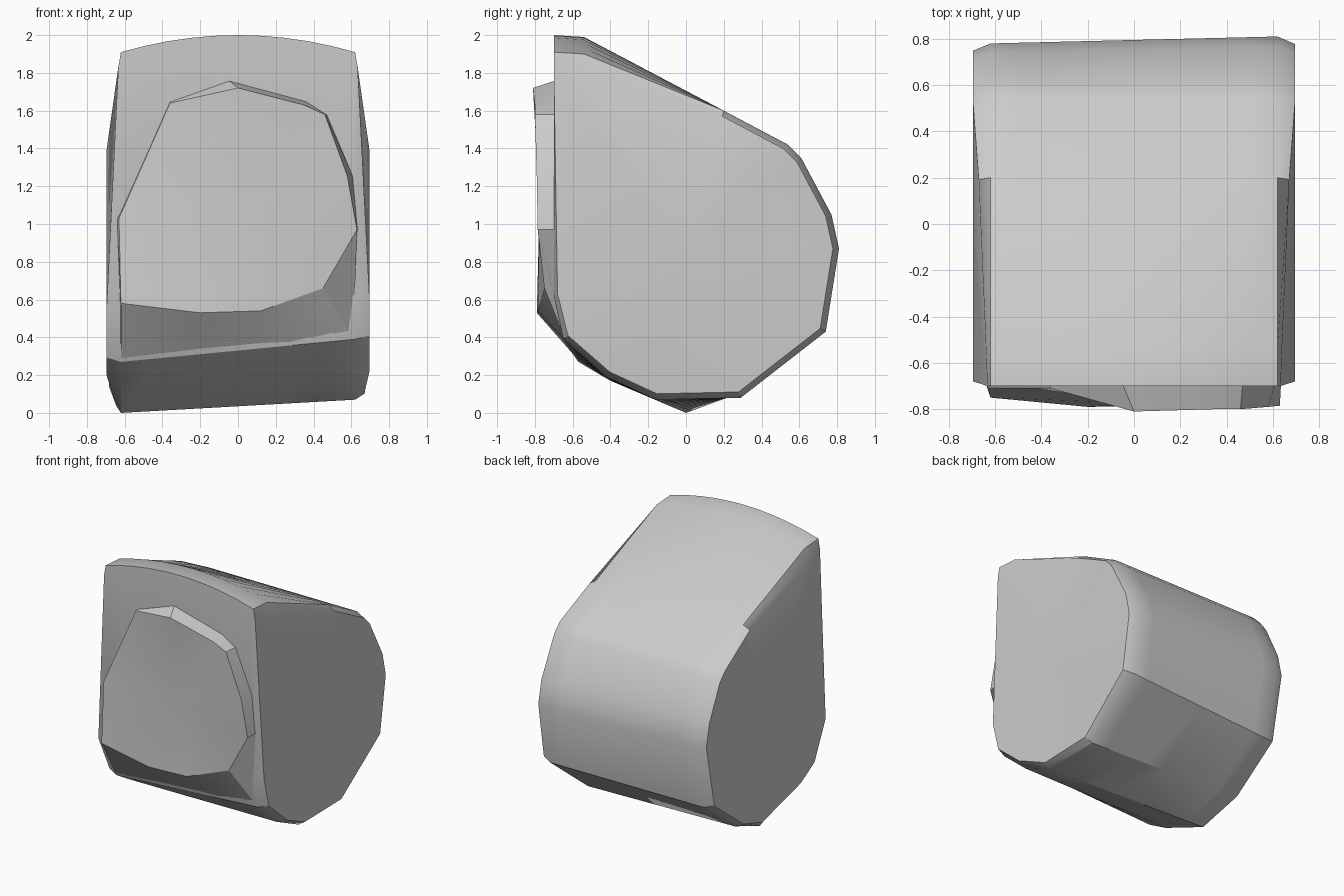
import bpy
import bmesh

cube = bpy.data.objects.get("Cube")
if cube:
    bpy.data.objects.remove(cube, do_unlink=True)

grey = bpy.data.materials.new("plain grey")
grey.use_nodes = True
COLOUR = (0.6, 0.6, 0.6, 1)
grey.diffuse_color = COLOUR
grey.node_tree.nodes["Principled BSDF"].inputs["Base Color"].default_value = COLOUR


def finish(name, bm, angle):
    bmesh.ops.recalc_face_normals(bm, faces=bm.faces)
    mesh = bpy.data.meshes.new(name)
    bm.to_mesh(mesh)
    bm.free()
    obj = bpy.data.objects.new(name, mesh)
    bpy.context.collection.objects.link(obj)
    mesh.materials.append(grey)
    bpy.ops.object.select_all(action="DESELECT")
    obj.select_set(True)
    bpy.context.view_layer.objects.active = obj
    bpy.ops.object.shade_smooth_by_angle(angle=angle)
    return obj


def bridge(bm, first, second):
    for i in range(len(first)):
        j = (i + 1) % len(first)
        bm.faces.new((first[i], first[j], second[j], second[i]))


# Body: two slightly different end profiles (y, z), lofted across x
upper = [(-.70, 1.91), (-.54, 1.90), (.20, 1.60), (.54, 1.42), (.61, 1.35)]
right_end = upper + [(.74, 1.08), (.78, .90), (.68, .40), (.30, .11),
                     (0, 0), (-.40, .17), (-.57, .27), (-.70, .56)]
left_end = upper + [(.77, 1.05), (.81, .87), (.74, .43), (.29, .08),
                    (-.16, .07), (-.42, .19), (-.65, .39), (-.70, .62)]
HALF = .62


def side_ring(bm, profile, sign):
    """Inset outline of an end panel, leaning inwards at top and bottom."""
    ring = []
    for i, (y, z) in enumerate(profile):
        if i < 2:
            z -= .08 + .03 * i
        else:
            y, z = y * .96, .85 + (z - .85) * .96
        if i == len(profile) - 1:
            y = -.68
        lean = .06 * max(0, z - 1.4) / .42 + .05 * max(0, .17 - z) / .13
        ring.append(bm.verts.new((sign * (.695 - lean), y, z)))
    return ring


bm = bmesh.new()
rings = [side_ring(bm, right_end, -1)]
STEPS = 10
for s in range(STEPS + 1):
    t = s / STEPS
    x = HALF * (2 * t - 1)
    ring = []
    for i, (a, b) in enumerate(zip(right_end, left_end)):
        y, z = (a[k] + (b[k] - a[k]) * t for k in (0, 1))
        if i < 2:
            z += .09 * (1 - (x / HALF) ** 2)
        ring.append(bm.verts.new((x, y, z)))
    rings.append(ring)
rings.append(side_ring(bm, left_end, 1))
for first, second in zip(rings, rings[1:]):
    bridge(bm, first, second)

# End panels fan out from a centre point
for ring, sign in ((rings[0], -1), (rings[-1], 1)):
    hub = bm.verts.new((sign * .695, 0, .85))
    for i in range(len(ring)):
        bm.faces.new((ring[i], ring[(i + 1) % len(ring)], hub))
finish("body", bm, .5)

# Raised front pad: front outline, and the wider base where it meets the body
front = [(-.36, -.71, 1.64), (0, -.81, 1.72), (.35, -.80, 1.63), (.46, -.80, 1.58),
         (.58, -.79, 1.25), (.63, -.785, .97), (.45, -.75, .66), (.12, -.785, .54),
         (-.20, -.79, .53), (-.62, -.75, .58), (-.63, -.71, 1.03)]
base = [(-.36, -.69, 1.65), (-.05, -.69, 1.76), (.36, -.69, 1.65), (.47, -.69, 1.58),
        (.61, -.69, 1.25), (.635, -.69, .97), (.61, -.64, .39), (.12, -.63, .37),
        (-.20, -.61, .34), (-.62, -.58, .29), (-.64, -.69, 1.03)]
bm = bmesh.new()
front_ring = [bm.verts.new(p) for p in front]
base_ring = [bm.verts.new(p) for p in base]
bridge(bm, front_ring, base_ring)
middle = bm.verts.new((.05, -.775, 1.1))
for i in range(len(front)):
    bm.faces.new((front_ring[i], front_ring[(i + 1) % len(front)], middle))
bm.faces.new(base_ring)
finish("front_pad", bm, .5)
